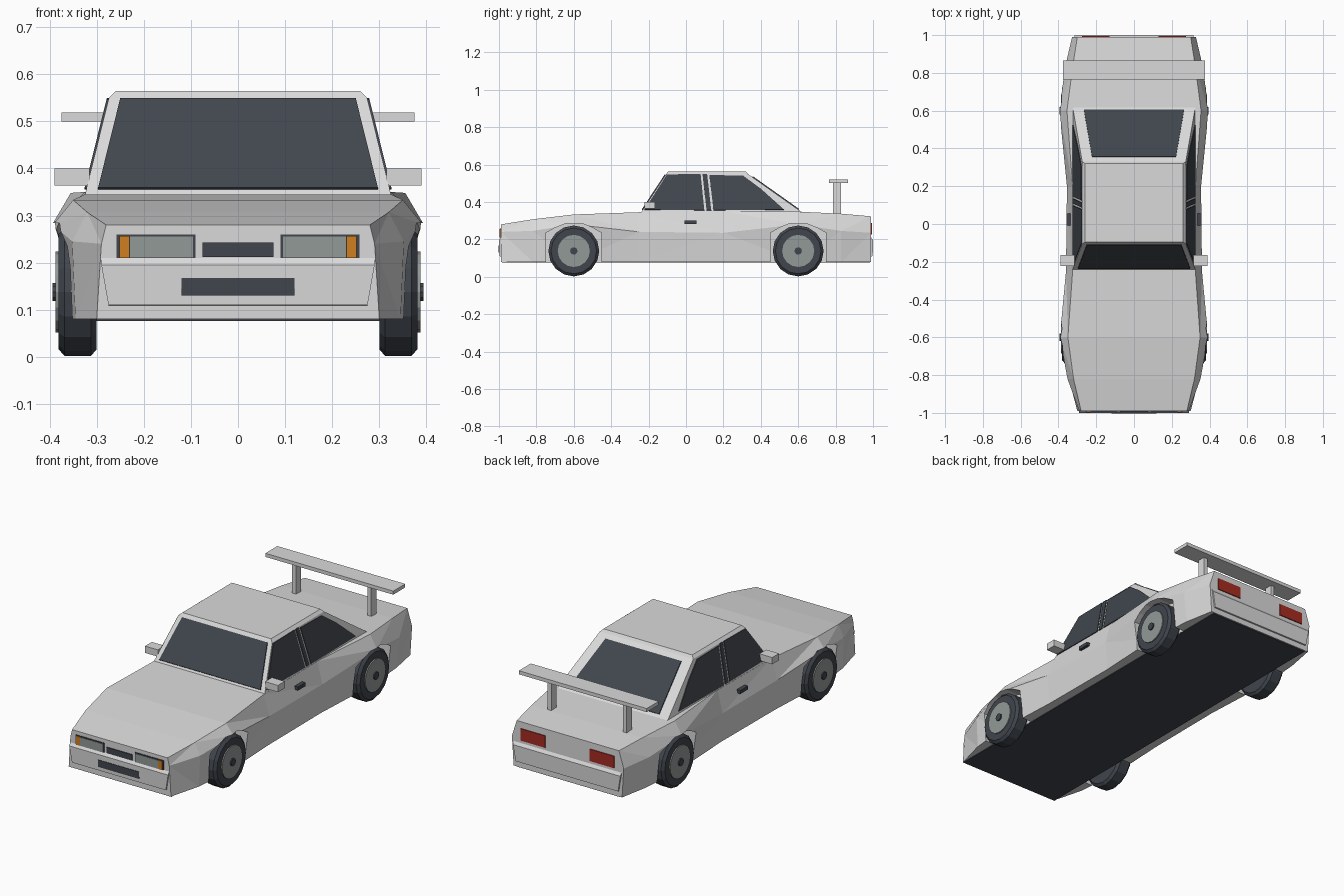
import bpy, bmesh
from math import sin, cos, tau
from mathutils import Vector

cube = bpy.data.objects.get("Cube")
if cube:
    bpy.data.objects.remove(cube, do_unlink=True)


def material(name, rgb):
    m = bpy.data.materials.new(name)
    m.use_nodes = True
    m.diffuse_color = (*rgb, 1)
    m.node_tree.nodes["Principled BSDF"].inputs["Base Color"].default_value = (*rgb, 1)
    return m


WHITE = material("white_paint", (0.70, 0.70, 0.70))
DARK = material("dark_glass_and_rubber", (0.052, 0.061, 0.075))
GREY = material("lens_and_rim_grey", (0.29, 0.32, 0.31))
ORANGE = material("orange_indicator", (0.62, 0.21, 0.015))
RED = material("red_tail_light", (0.38, 0.025, 0.015))


def loft(name, rings, mat):
    """Skin equal-sized rings of points and cap both ends."""
    bm = bmesh.new()
    loops = [[bm.verts.new(p) for p in ring] for ring in rings]
    n = len(loops[0])
    for a, b in zip(loops, loops[1:]):
        for i in range(n):
            j = (i + 1) % n
            bm.faces.new((a[i], a[j], b[j], b[i]))
    bm.faces.new(loops[0])
    bm.faces.new(loops[-1])
    bmesh.ops.recalc_face_normals(bm, faces=bm.faces)
    mesh = bpy.data.meshes.new(name)
    bm.to_mesh(mesh)
    bm.free()
    mesh.materials.append(mat)
    ob = bpy.data.objects.new(name, mesh)
    bpy.context.collection.objects.link(ob)
    return ob


def prism(name, pts, offset, mat):
    pts = [Vector(p) for p in pts]
    return loft(name, [pts, [p + Vector(offset) for p in pts]], mat)


def box(name, x, y, z, mat):
    base = [(x[0], y[0], z[0]), (x[1], y[0], z[0]), (x[1], y[1], z[0]), (x[0], y[1], z[0])]
    return prism(name, base, (0, 0, z[1] - z[0]), mat)


def disc(name, cy, side, profile, mat, segs=16):
    """Lathe (x, radius) pairs around a wheel axle."""
    rings = [[(side * x, cy + r * cos(tau * i / segs), 0.138 + r * sin(tau * i / segs))
              for i in range(segs)] for x, r in profile]
    return loft(name, rings, mat)


SIDES = ((1, "left"), (-1, "right"))

# Body shell: y, deck half-width, deck height, waist half-width, waist height, sill half-width
stations = [
    (-0.99, 0.28, 0.28, 0.29, 0.24, 0.30),
    (-0.82, 0.32, 0.307, 0.352, 0.245, 0.345),
    (-0.6, 0.35, 0.333, 0.393, 0.28, 0.365),
    (-0.25, 0.325, 0.345, 0.36, 0.24, 0.348),
    (0.2, 0.325, 0.35, 0.355, 0.235, 0.345),
    (0.6, 0.355, 0.348, 0.395, 0.28, 0.365),
    (0.83, 0.325, 0.337, 0.365, 0.245, 0.348),
    (0.99, 0.30, 0.323, 0.328, 0.235, 0.318),
]
rings = []
for y, xt, zt, xs, zs, xb in stations:
    half = [(xt, y, zt), (xs, y, zs), (xb, y, 0.08)]
    rings.append(half + [(-x, y, z) for x, y, z in reversed(half)])
body = loft("body", rings, WHITE)
bm = bmesh.new()
bm.from_mesh(body.data)
bmesh.ops.triangulate(bm, faces=bm.faces)
bm.to_mesh(body.data)
bm.free()

# Wheel arches cut from the shell
arch = [(-0.148, 0.0), (-0.148, 0.235), (-0.1, 0.262), (-0.045, 0.284)]
arch += [(-y, z) for y, z in reversed(arch)]
for side, _ in SIDES:
    for cy in (-0.6, 0.6):
        cutter = prism("arch_cutter", [(side * 0.301, cy + y, z) for y, z in arch],
                       (side * 0.2, 0, 0), WHITE)
        cutter.hide_render = True
        mod = body.modifiers.new("arch", 'BOOLEAN')
        mod.operation, mod.solver, mod.object = 'DIFFERENCE', 'EXACT', cutter
        bpy.context.view_layer.objects.active = body
        bpy.ops.object.modifier_apply(modifier=mod.name)
        bpy.data.objects.remove(cutter, do_unlink=True)

box("underside", (-0.3, 0.3), (-0.985, 0.985), (0.076, 0.082), DARK)

# Cabin
cabin = [(0.34, 0.326, -0.243, 0.627), (0.55, 0.274, -0.105, 0.33), (0.564, 0.26, -0.095, 0.32)]
loft("cabin", [[(-x, f, z), (x, f, z), (x, b, z), (-x, b, z)] for z, x, f, b in cabin], WHITE)


def wall(z, low, high):
    """Interpolate up the cabin wall between its lower and upper loop."""
    return low + (high - low) * (z - 0.34) / 0.21


# Windscreen and rear window
for name, f, (z0, x0), (z1, x1), out in (
        ("windscreen", (-0.243, -0.105), (0.355, 0.297), (0.545, 0.25), -0.004),
        ("rear_window", (0.627, 0.33), (0.358, 0.265), (0.533, 0.222), 0.004)):
    pts = [(-x0, wall(z0, *f), z0), (x0, wall(z0, *f), z0),
           (x1, wall(z1, *f), z1), (-x1, wall(z1, *f), z1)]
    prism(name, pts, (0, out, 0.004), DARK)

# Side windows and door post, as (y, z) outlines
side_glass = {
    "front_side_window": [(-0.222, 0.358), (0.098, 0.355), (0.078, 0.549), (-0.102, 0.546)],
    "door_post": [(0.11, 0.355), (0.135, 0.355), (0.113, 0.549), (0.088, 0.549)],
    "rear_side_window": [(0.147, 0.355), (0.525, 0.358), (0.40, 0.47), (0.305, 0.54), (0.125, 0.543)],
}
for side, tag in SIDES:
    for name, outline in side_glass.items():
        pts = [(side * wall(z, 0.326, 0.274), y, z) for y, z in outline]
        prism(f"{tag}_{name}", pts, (side * 0.004, 0, 0.001), DARK)

# Bumpers
lip = [(0.97, 0.107), (0.998, 0.11), (1.0, 0.195), (0.99, 0.21), (0.97, 0.21)]
for end, name, lo, hi in ((-1, "front_bumper", 0.275, 0.29), (1, "rear_bumper", 0.30, 0.315)):
    loft(name, [[(s * (lo if z < 0.15 else hi), end * y, z) for y, z in lip] for s in (-1, 1)], WHITE)

# Front grille and plates
box("grille", (-0.075, 0.075), (-0.995, -0.988), (0.212, 0.243), DARK)
box("front_plate", (-0.12, 0.12), (-1.002, -0.996), (0.13, 0.167), DARK)


def mirrored(side, a, b):
    return sorted((side * a, side * b))


for side, tag in SIDES:
    # Lamps
    box(f"{tag}_headlight_frame", mirrored(side, 0.09, 0.258), (-0.993, -0.988), (0.21, 0.26), DARK)
    box(f"{tag}_headlight", mirrored(side, 0.095, 0.229), (-0.996, -0.99), (0.21, 0.255), GREY)
    box(f"{tag}_indicator", mirrored(side, 0.23, 0.252), (-0.997, -0.99), (0.21, 0.256), ORANGE)
    box(f"{tag}_tail_light", mirrored(side, 0.13, 0.275), (0.988, 0.995), (0.225, 0.288), RED)
    # Mirrors and handles
    box(f"{tag}_mirror", mirrored(side, 0.315, 0.39), (-0.222, -0.165), (0.364, 0.4), WHITE)
    box(f"{tag}_door_handle", mirrored(side, 0.33, 0.358), (-0.008, 0.055), (0.282, 0.301), DARK)
    # Wing posts
    box(f"{tag}_wing_post", mirrored(side, 0.21, 0.232), (0.785, 0.828), (0.325, 0.505), WHITE)
    # Wheels
    for cy, axle in ((-0.6, "front"), (0.6, "rear")):
        disc(f"{tag}_{axle}_tyre", cy, side,
             [(0.3, 0.122), (0.312, 0.136), (0.368, 0.136), (0.381, 0.122)], DARK)
        disc(f"{tag}_{axle}_rim", cy, side, [(0.37, 0.086), (0.387, 0.086)], GREY)
        disc(f"{tag}_{axle}_hub", cy, side, [(0.38, 0.02), (0.394, 0.02)], DARK, 10)

# Wing
box("wing", (-0.375, 0.375), (0.765, 0.865), (0.5, 0.519), WHITE)
